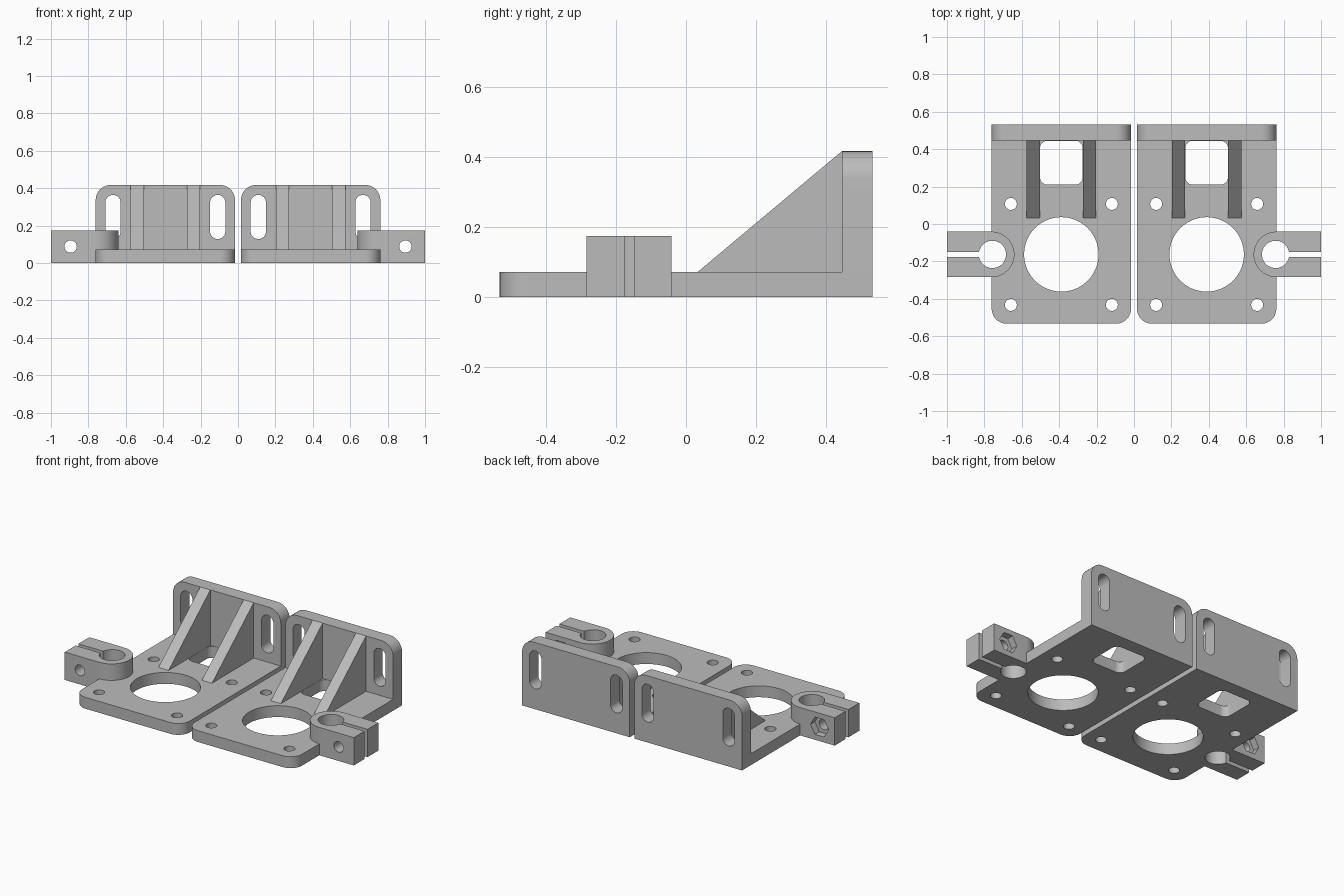
import bpy, bmesh
from math import cos, sin, pi

cube = bpy.data.objects.get("Cube")
if cube:
    bpy.data.objects.remove(cube, do_unlink=True)

grey = bpy.data.materials.new("plain grey")
grey.use_nodes = True
GREY = (0.5, 0.5, 0.5, 1)
grey.diffuse_color = GREY
grey.node_tree.nodes["Principled BSDF"].inputs["Base Color"].default_value = GREY

# Shared dimensions, for the bracket on the +x side
X0, X1, MID = 0.016, 0.761, 0.3885
FRONT, BACK, WALL = -0.533, 0.533, 0.446
THICK, TOP, CLAMP_TOP = 0.071, 0.417, 0.174
HUB = -0.1625          # y of the motor hole and the rod clamp
CLAMP_R = 0.1215


def arc(cx, cy, r, start, end, n):
    return [(cx + r * cos(start + (end - start) * i / n),
             cy + r * sin(start + (end - start) * i / n)) for i in range(n + 1)]


def circle(cx, cy, r, n=48):
    return arc(cx, cy, r, 0, 2 * pi, n)[:-1]


def rounded(x0, y0, x1, y1, radii):
    """Rectangle; radii run from top right, anticlockwise."""
    corners = [(x1, y1, -1, -1), (x0, y1, 1, -1), (x0, y0, 1, 1), (x1, y0, -1, 1)]
    points = []
    for i, ((x, y, sx, sy), r) in enumerate(zip(corners, radii)):
        if r:
            points += arc(x + sx * r, y + sy * r, r, i * pi / 2, (i + 1) * pi / 2, 10)
        else:
            points.append((x, y))
    return points


def slot(cx, z0, z1, r):
    return arc(cx, z1 - r, r, 0, pi, 16) + arc(cx, z0 + r, r, pi, 2 * pi, 16)


def prism(name, outline, axis, lo, hi, side):
    """Extrude an outline along an axis, mirrored in x by side."""
    place = {"x": lambda a, b, h: (h * side, a, b),
             "y": lambda a, b, h: (a * side, h, b),
             "z": lambda a, b, h: (a * side, b, h)}[axis]
    bm = bmesh.new()
    rings = [[bm.verts.new(place(a, b, h)) for a, b in outline] for h in (lo, hi)]
    bm.faces.new(rings[0])
    bm.faces.new(rings[1])
    n = len(outline)
    for i in range(n):
        j = (i + 1) % n
        bm.faces.new((rings[0][i], rings[0][j], rings[1][j], rings[1][i]))
    bmesh.ops.recalc_face_normals(bm, faces=bm.faces)
    mesh = bpy.data.meshes.new(name)
    bm.to_mesh(mesh)
    bm.free()
    mesh.materials.append(grey)
    obj = bpy.data.objects.new(name, mesh)
    bpy.context.collection.objects.link(obj)
    return obj


def combine(body, part, operation):
    mod = body.modifiers.new("combine", "BOOLEAN")
    mod.operation = operation
    mod.solver = "EXACT"
    mod.object = part
    bpy.context.view_layer.objects.active = body
    bpy.ops.object.modifier_apply(modifier=mod.name)
    bpy.data.objects.remove(part, do_unlink=True)


def bracket(name, side):
    def add(*args):
        combine(body, prism("part", *args, side), "UNION")

    def cut(*args):
        combine(body, prism("cutter", *args, side), "DIFFERENCE")

    # Base plate with rounded front corners
    body = prism(name, rounded(X0, FRONT, X1, BACK, (0, 0, 0.08, 0.08)),
                 "z", 0, THICK, side)
    # Upright mounting wall with rounded top corners
    add(rounded(X0, 0, X1, TOP, (0.08, 0.08, 0, 0)), "y", WALL, BACK)
    # Sloping ribs
    rib = [(0.033, THICK), (WALL, TOP), (0.48, 0.3), (0.48, 0.04), (0.033, 0.04)]
    for x in (MID - 0.185, MID + 0.115):
        add(rib, "x", x, x + 0.07)
    # Rod clamp
    add(arc(X1, HUB, CLAMP_R, pi / 2, 3 * pi / 2, 32)
        + [(1, HUB - CLAMP_R), (1, HUB + CLAMP_R)], "z", 0, CLAMP_TOP)

    # Motor hole, screw holes and window in the plate
    cut(circle(MID, HUB, 0.199, 72), "z", -0.1, 0.1)
    for dx in (-0.27, 0.27):
        for dy in (-0.27, 0.27):
            cut(circle(MID + dx, HUB + dy, 0.032, 32), "z", -0.1, 0.1)
    cut(rounded(MID - 0.114, 0.21, MID + 0.114, WALL - 0.001, [0.04] * 4),
        "z", -0.1, 0.1)
    # Adjustment slots in the wall
    for dx in (-0.28, 0.28):
        cut(slot(MID + dx, 0.128, 0.364, 0.041), "y", 0.4, 0.6)
    # Rod hole, clamping gap, bolt hole and nut pocket
    cut(circle(X1 - 0.004, HUB, 0.073), "z", -0.1, 0.3)
    cut(rounded(0.78, HUB - 0.014, 1.1, HUB + 0.014, [0] * 4), "z", -0.1, 0.3)
    cut(circle(0.895, 0.088, 0.033, 32), "y", -0.4, 0.1)
    cut(circle(0.895, 0.088, 0.063, 6), "y", -0.085, 0.1)

    bpy.ops.object.select_all(action="DESELECT")
    body.select_set(True)
    bpy.context.view_layer.objects.active = body
    bpy.ops.object.shade_smooth_by_angle(angle=pi / 6)


bracket("left_motor_bracket", 1)
bracket("right_motor_bracket", -1)
